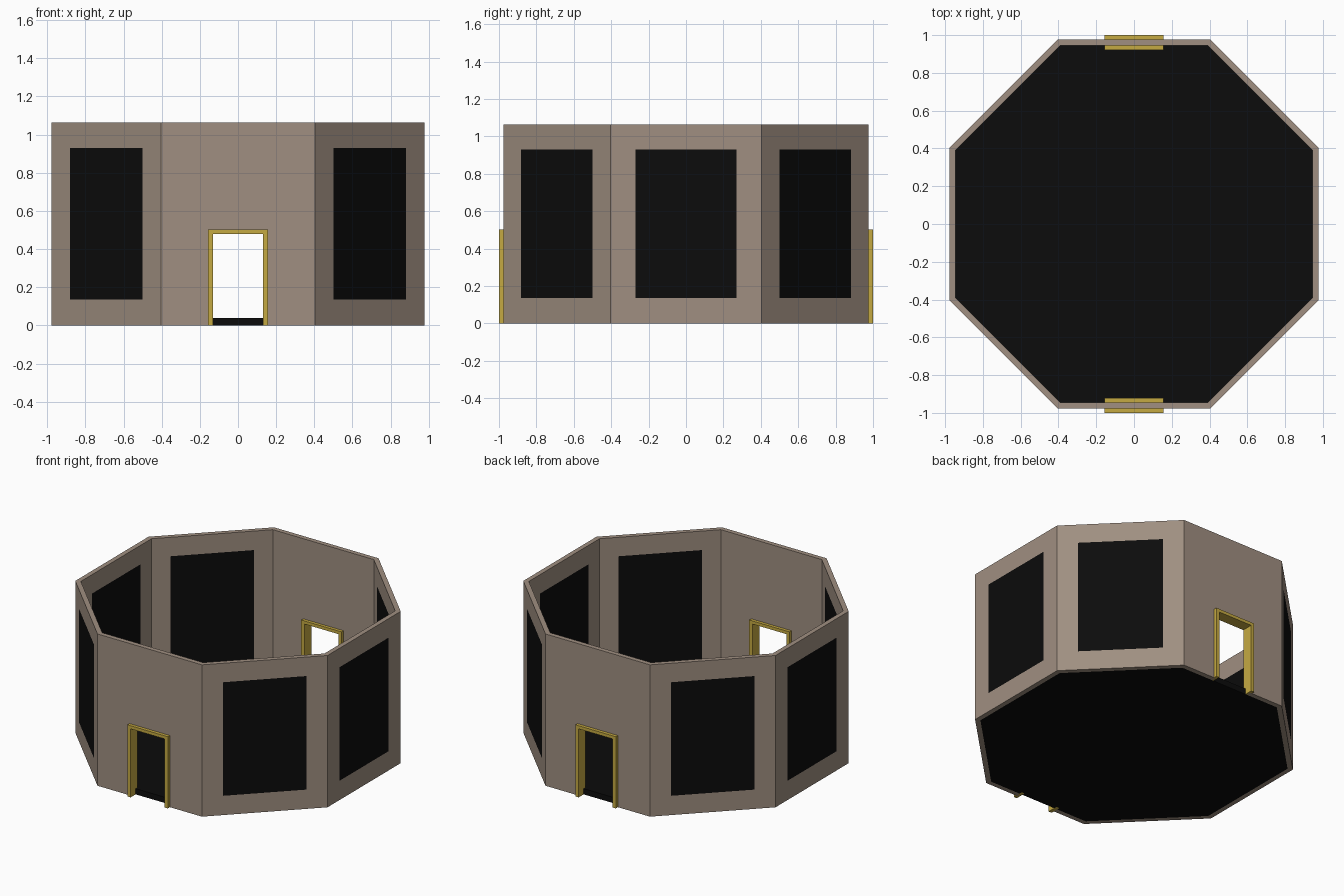
import bpy, bmesh, math
from mathutils import Matrix, Vector

if "Cube" in bpy.data.objects:
    bpy.data.objects.remove(bpy.data.objects["Cube"])

def material(name, rgb):
    m = bpy.data.materials.new(name)
    m.diffuse_color = (*rgb, 1)
    m.use_nodes = True
    m.node_tree.nodes["Principled BSDF"].inputs["Base Color"].default_value = m.diffuse_color
    return m

TAN = material("tan plaster", (0.35, 0.275, 0.22))
BLACK = material("black glass and floor", (0.0035, 0.0035, 0.0035))
GOLD = material("gold trim", (0.56, 0.40, 0.055))

R_OUT, R_IN, HEIGHT = 0.977, 0.944, 1.063      # apothems and wall height
T = math.tan(math.pi / 8)
FLOOR_H = 0.04

def add_object(name, bm, *mats):
    bmesh.ops.remove_doubles(bm, verts=bm.verts, dist=1e-5)
    bmesh.ops.recalc_face_normals(bm, faces=bm.faces)
    me = bpy.data.meshes.new(name)
    bm.to_mesh(me)
    bm.free()
    for m in mats:
        me.materials.append(m)
    ob = bpy.data.objects.new(name, me)
    bpy.context.collection.objects.link(ob)
    return ob

def wall_side(bm, angle, half, z0, z1, door):
    """One mitred side facing -y, turned by angle; centre cell is a window or a doorway."""
    rot = Matrix.Rotation(angle, 3, 'Z')
    zs = [0, z1, HEIGHT] if door else [0, z0, z1, HEIGHT]
    hole = (1, 0) if door else (1, 1)
    def vert(r, i, z):
        x = (-r * T, -half, half, r * T)[i]
        return bm.verts.new(rot @ Vector((x, -r, z)))
    def quad(*pts):
        return bm.faces.new([vert(*p) for p in pts])
    for i in range(3):
        for j in range(len(zs) - 1):
            if door and (i, j) == hole:
                continue
            for r in (R_OUT, R_IN):
                f = quad((r, i, zs[j]), (r, i + 1, zs[j]), (r, i + 1, zs[j + 1]), (r, i, zs[j + 1]))
                f.material_index = 1 if (i, j) == hole else 0
        # top and bottom edges of the wall
        for z in (0, HEIGHT):
            if not (door and i == 1 and z == 0):
                quad((R_OUT, i, z), (R_OUT, i + 1, z), (R_IN, i + 1, z), (R_IN, i, z))
    if door:  # reveals of the doorway
        for i in (1, 2):
            quad((R_OUT, i, 0), (R_IN, i, 0), (R_IN, i, z1), (R_OUT, i, z1))
        quad((R_OUT, 1, z1), (R_OUT, 2, z1), (R_IN, 2, z1), (R_IN, 1, z1))

# Octagonal wall: doors front and back, windows on the other six sides
bm = bmesh.new()
for k in range(8):
    if k % 4 == 0:
        wall_side(bm, k * math.pi / 4, 0.143, 0, 0.49, True)
    else:
        wall_side(bm, k * math.pi / 4, 0.27, 0.135, 0.93, False)
add_object("octagonal_wall", bm, TAN, BLACK)

# Floor slab inside the walls
bm = bmesh.new()
r = R_IN / math.cos(math.pi / 8)
ring = [bm.verts.new((r * math.cos((k + .5) * math.pi / 4), r * math.sin((k + .5) * math.pi / 4), 0))
        for k in range(8)]
base = bm.faces.new(ring)
top = bmesh.ops.extrude_face_region(bm, geom=[base], use_keep_orig=True)["geom"]
bmesh.ops.translate(bm, verts=[v for v in top if isinstance(v, bmesh.types.BMVert)], vec=(0, 0, FLOOR_H))
add_object("floor", bm, BLACK)

# Door frames: a U-shaped profile pushed through the wall
def door_frame(name, y0, y1):
    outer = [(-.156, 0), (-.156, .502), (.156, .502), (.156, 0)]
    inner = [(-.132, 0), (-.132, .48), (.132, .48), (.132, 0)]
    bm = bmesh.new()
    loops = [[bm.verts.new((x, y, z)) for x, z in p] for y in (y0, y1) for p in (outer, inner)]
    fo, fi, bo, bi = loops
    for a, b in ((fo, fi), (bo, bi), (fo, bo), (fi, bi)):
        for i in range(3):
            bm.faces.new((a[i], a[i + 1], b[i + 1], b[i]))
    for i in (0, 3):
        bm.faces.new((fo[i], fi[i], bi[i], bo[i]))
    add_object(name, bm, GOLD)

door_frame("front_door_frame", -1.0, -0.922)
door_frame("back_door_frame", 0.922, 1.0)
